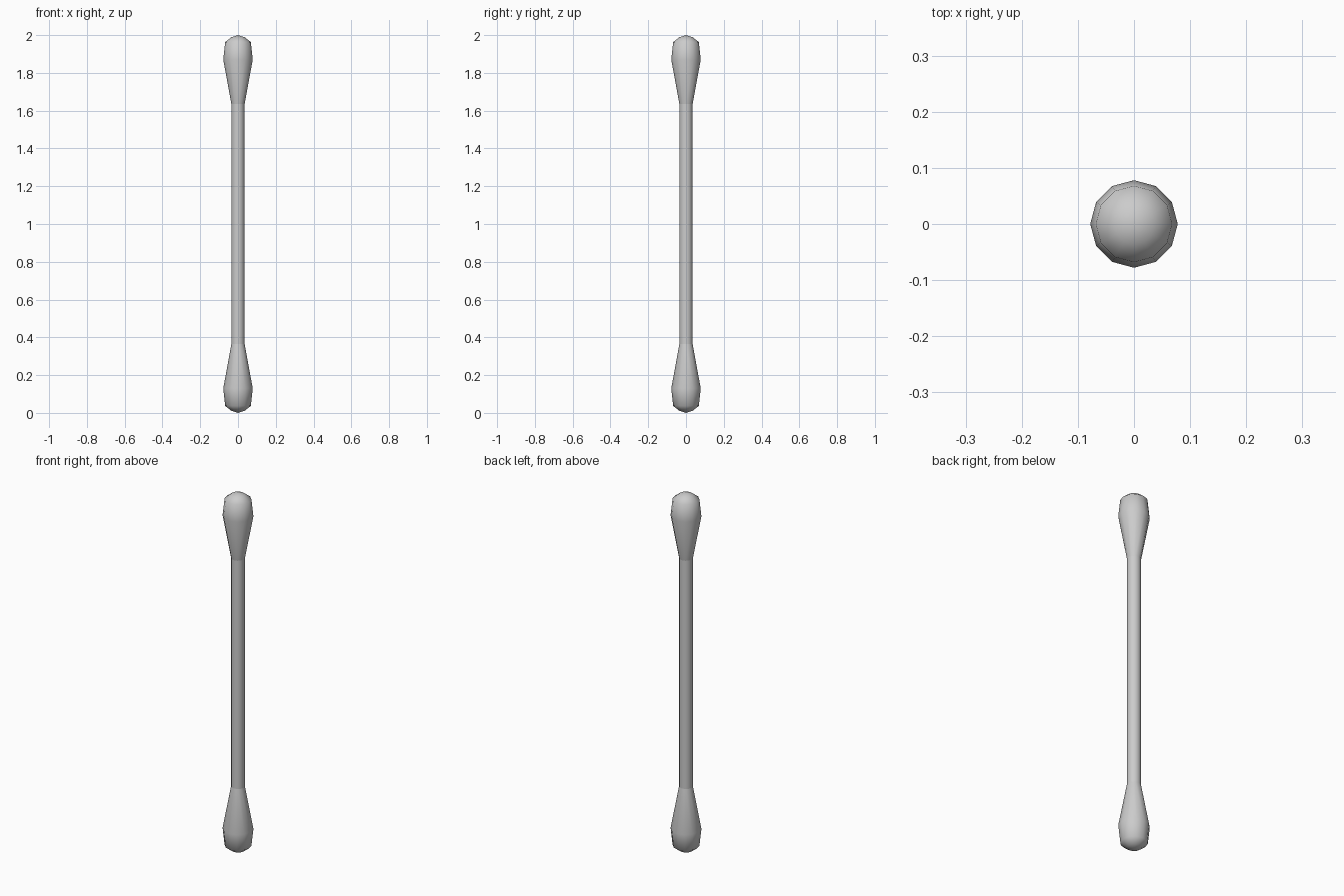
import bpy, bmesh
from math import cos, sin, pi

if "Cube" in bpy.data.objects:
    bpy.data.objects.remove(bpy.data.objects["Cube"])

SIDES = 12

def lathe(name, profile):
    """Revolve (radius, z) points around z; radius 0 makes a pole."""
    bm = bmesh.new()
    rings = []
    for r, z in profile:
        n = SIDES if r > 0 else 1
        rings.append([bm.verts.new((r * cos(2 * pi * i / SIDES), r * sin(2 * pi * i / SIDES), z))
                      for i in range(n)])
    for a, b in zip(rings, rings[1:]):
        for i in range(SIDES):
            j = (i + 1) % SIDES
            quad = [a[i % len(a)], a[j % len(a)], b[j % len(b)], b[i % len(b)]]
            bm.faces.new(list(dict.fromkeys(quad)))
    bmesh.ops.recalc_face_normals(bm, faces=bm.faces)
    mesh = bpy.data.meshes.new(name)
    bm.to_mesh(mesh)
    bm.free()
    mesh.shade_smooth()
    obj = bpy.data.objects.new(name, mesh)
    bpy.context.collection.objects.link(obj)
    return obj

# Straight stick between the two tips
lathe("stick", [(0.035, 0.365), (0.035, 1.635)])

# Cotton tips, mirrored about the middle of the stick
tip = [(0.035, 0.365), (0.078, 0.13), (0.068, 0.037), (0.036, 0.012), (0, 0)]
lathe("bottom_tip", tip)
lathe("top_tip", [(r, 2 - z) for r, z in tip])
